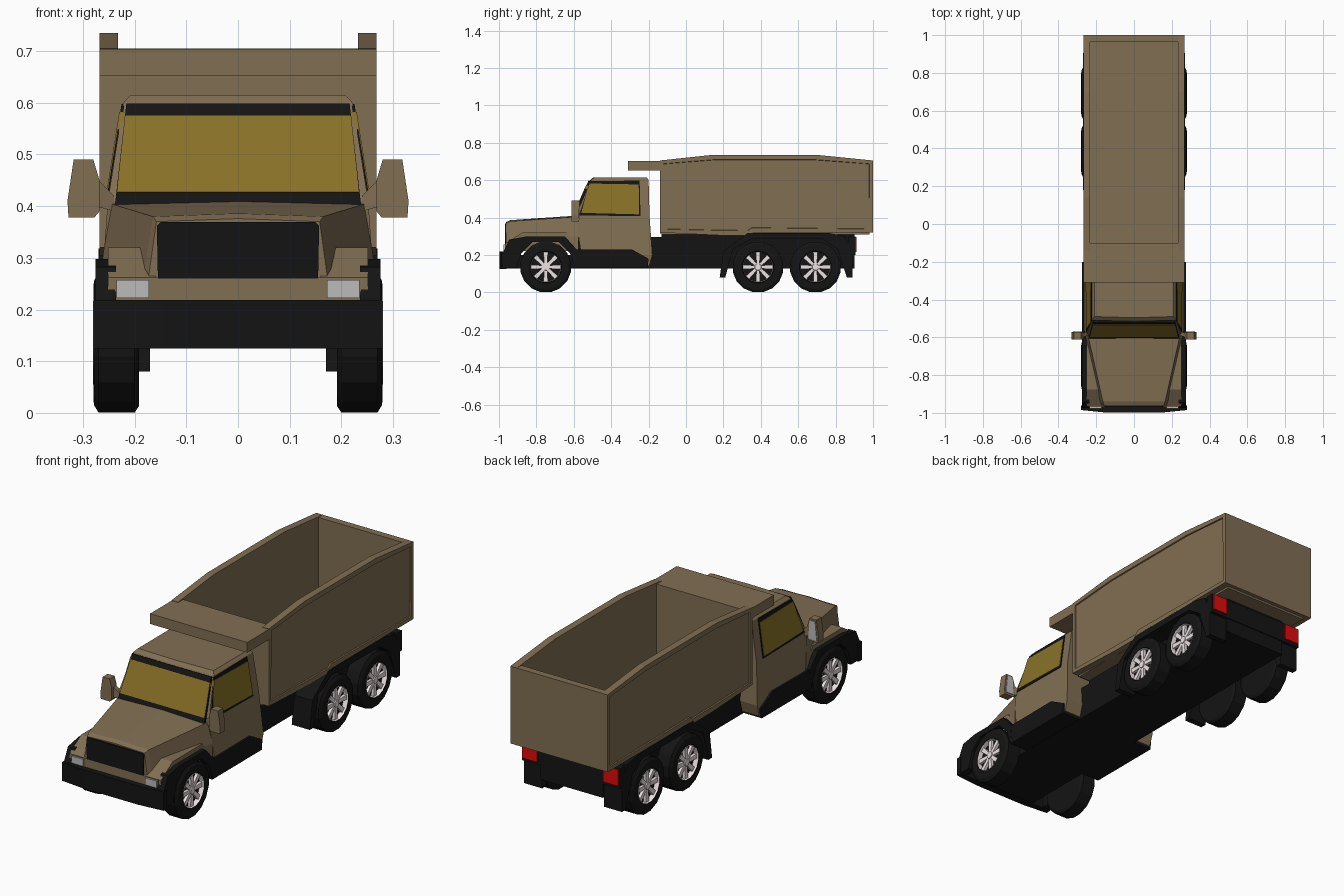
import bpy, bmesh, math
from mathutils import Vector


def material(name, r, g, b):
    m = bpy.data.materials.new(name)
    m.diffuse_color = (r, g, b, 1)
    return m


TAN = material("tan_paint", 0.222, 0.158, 0.087)
BLACK = material("black_plastic", 0.007, 0.007, 0.0075)
GLASS = material("amber_glass", 0.25, 0.165, 0.02)
RED = material("red_lamp", 0.75, 0.003, 0.003)
LAMP = material("clear_lamp", 0.5, 0.5, 0.5)
RIM = material("pale_rim", 0.85, 0.76, 0.76)


def finish(name, bm, mat, mirror=False, normals=True):
    if normals:
        bmesh.ops.recalc_face_normals(bm, faces=bm.faces[:])
    me = bpy.data.meshes.new(name)
    bm.to_mesh(me)
    bm.free()
    me.materials.append(mat)
    ob = bpy.data.objects.new(name, me)
    bpy.context.collection.objects.link(ob)
    if mirror:
        ob.modifiers.new("Mirror", 'MIRROR').use_mirror_merge = False
    return ob


def loft(name, rings, mat, mirror=False, cap=True):
    """Skin between closed rings of equal point count."""
    bm = bmesh.new()
    vs = [[bm.verts.new(p) for p in r] for r in rings]
    n = len(rings[0])
    for a, b in zip(vs, vs[1:]):
        for i in range(n):
            bm.faces.new((a[i], a[(i + 1) % n], b[(i + 1) % n], b[i]))
    if cap:
        bm.faces.new(vs[0])
        bm.faces.new(vs[-1])
    return finish(name, bm, mat, mirror, cap)


def prism(name, profile, x0, x1, mat, mirror=False):
    """Side profile (y, z) extruded from x0 to x1."""
    return loft(name, [[(x, y, z) for y, z in profile] for x in (x0, x1)], mat, mirror)


def box(name, x0, x1, y0, y1, z0, z1, mat, mirror=False):
    return prism(name, [(y0, z0), (y1, z0), (y1, z1), (y0, z1)], x0, x1, mat, mirror)


def slab(name, pts, push, mat, mirror=False):
    """Thin panel pushed out of a surface along a vector."""
    v = Vector(push)
    return loft(name, [[Vector(p) - v for p in pts], [Vector(p) + v for p in pts]], mat, mirror)


# Chassis: narrow frame behind the cab
prism("chassis_frame", [(-0.96, 0.128), (0.9, 0.128), (0.9, 0.312), (-0.13, 0.312),
                        (-0.13, 0.295), (-0.6, 0.295), (-0.6, 0.2), (-0.96, 0.2)], -0.172, 0.172, BLACK)
box("rear_beam", -0.27, 0.27, 0.865, 0.905, 0.2, 0.3, BLACK)
box("tail_lamp", 0.182, 0.265, 0.9, 0.912, 0.215, 0.295, RED, True)

# Dump bed: side walls with recessed panels
side = [(-0.14, 0.32), (0.18, 0.305), (0.34, 0.305), (0.36, 0.32), (1.0, 0.32), (1.0, 0.705),
        (0.7, 0.735), (0.14, 0.735), (-0.14, 0.705)]
wall = prism("bed_side", side, 0.232, 0.268, TAN, True)
bm = bmesh.new()
bm.from_mesh(wall.data)
outer = [f for f in bm.faces if f.normal.x > 0.9]
bmesh.ops.inset_region(bm, faces=outer, thickness=0.026, depth=0)
bmesh.ops.inset_region(bm, faces=outer, thickness=0.002, depth=-0.006)
bm.to_mesh(wall.data)
bm.free()
box("bed_front_wall", -0.233, 0.233, -0.14, -0.1, 0.315, 0.703, TAN)
box("bed_tailgate", -0.233, 0.233, 0.965, 1.0, 0.32, 0.705, TAN)
box("bed_floor", -0.234, 0.234, -0.13, 0.98, 0.31, 0.326, TAN)
box("bed_visor", -0.268, 0.268, -0.31, -0.12, 0.652, 0.703, TAN)

# Rear fenders with mudflaps
prism("rear_fender", [(0.18, 0.08), (0.2, 0.22), (0.33, 0.318), (0.76, 0.318), (0.85, 0.3), (0.89, 0.2),
                      (0.89, 0.08), (0.86, 0.08), (0.81, 0.23), (0.73, 0.285), (0.35, 0.285),
                      (0.25, 0.23), (0.21, 0.08)], 0.17, 0.27, BLACK, True)

# Cab shell: levels of (z, half width, front y, back y)
levels = [(0.14, 0.264, -0.3, -0.197), (0.2, 0.267, -0.56, -0.18), (0.41, 0.252, -0.59, -0.195),
          (0.60, 0.222, -0.507, -0.2), (0.615, 0.208, -0.49, -0.21)]
loft("cab", [[(-w, f, z), (0, f - 0.006, z), (w, f, z), (w, b, z), (-w, b, z)]
             for z, w, f, b in levels], TAN)


def screen(x, z):
    return (x, -0.596 + 0.083 * (z - 0.41) / 0.19, z)


def door(y, z):
    return (0.252 - 0.03 * (z - 0.41) / 0.19, y, z)


# Glazing
push = (0, -0.006, 0.003)
slab("windscreen_frame", [screen(-0.238, 0.4), screen(0.238, 0.4), screen(0.216, 0.596),
                          screen(-0.216, 0.596)], push, BLACK)
slab("windscreen", [screen(-0.234, 0.423), screen(0.234, 0.423), screen(0.219, 0.571),
                    screen(-0.219, 0.571)], (0, -0.008, 0.004), GLASS)
slab("door_window_frame", [door(-0.572, 0.412), door(-0.243, 0.407), door(-0.248, 0.598),
                           door(-0.512, 0.594)], (0.003, 0, 0), BLACK, True)
slab("door_window", [door(-0.56, 0.425), door(-0.25, 0.417), door(-0.253, 0.577),
                     door(-0.518, 0.582)], (0.005, 0, 0), GLASS, True)

# Hood, grille and nose
hood = [(-0.962, 0.158, 0.37, 0.172, 0.27), (-0.94, 0.165, 0.38, 0.18, 0.28),
        (-0.575, 0.247, 0.405, 0.262, 0.3)]
loft("hood", [[(-w2, y, 0.22), (-w2, y, z2), (-w, y, z), (0, y, z + 0.006), (w, y, z),
               (w2, y, z2), (w2, y, 0.22)] for y, w, z, w2, z2 in hood], TAN)
slab("grille", [(-0.155, -0.962, 0.26), (0.155, -0.962, 0.26), (0.157, -0.962, 0.362),
                (0.15, -0.962, 0.369), (-0.15, -0.962, 0.369), (-0.157, -0.962, 0.362)],
     (0, -0.007, 0), BLACK)
box("nose_panel", -0.238, 0.238, -0.968, -0.92, 0.215, 0.262, TAN)
box("headlamp", 0.172, 0.235, -0.976, -0.96, 0.222, 0.257, LAMP, True)

# Bumper, slightly bowed
loft("bumper", [[(-0.28, -0.96, z), (-0.28, -0.985, z), (-0.15, -0.998, z), (0.15, -0.998, z),
                 (0.28, -0.985, z), (0.28, -0.96, z)] for z in (0.125, 0.218)], BLACK)

# Front fenders and sills
prism("inner_fender", [(-0.966, 0.22), (-0.966, 0.262), (-0.875, 0.32), (-0.64, 0.32),
                       (-0.57, 0.24), (-0.6, 0.2), (-0.66, 0.272), (-0.84, 0.272),
                       (-0.91, 0.22)], 0.16, 0.252, TAN, True)
prism("front_fender", [(-0.975, 0.13), (-0.975, 0.22), (-0.945, 0.282), (-0.86, 0.298),
                       (-0.647, 0.298), (-0.583, 0.228), (-0.595, 0.13), (-0.62, 0.21),
                       (-0.68, 0.268), (-0.82, 0.268), (-0.88, 0.21), (-0.905, 0.13)],
      0.236, 0.276, BLACK, True)
prism("cab_sill", [(-0.583, 0.228), (-0.29, 0.23), (-0.2, 0.18), (-0.205, 0.13), (-0.595, 0.13)],
      0.165, 0.275, BLACK, True)

# Door mirrors
loft("mirror_housing", [[(0.268, y, 0.39), (0.278, y, 0.378), (0.328, y, 0.378),
                         (0.33, y, 0.41), (0.318, y, 0.49), (0.28, y, 0.49), (0.268, y, 0.45)]
                        for y in (-0.612, -0.572)], TAN, True)
slab("mirror_glass", [(0.276, -0.572, 0.39), (0.322, -0.572, 0.388), (0.313, -0.572, 0.482),
                      (0.282, -0.572, 0.482)], (0, 0.003, 0), LAMP, True)
loft("mirror_arm", [[(0.24, -0.59, 0.39), (0.24, -0.565, 0.39), (0.24, -0.565, 0.42), (0.24, -0.59, 0.42)],
                    [(0.275, -0.6, 0.4), (0.275, -0.58, 0.4), (0.275, -0.58, 0.455),
                     (0.275, -0.6, 0.455)]], TAN, True)


# Wheels
def circle(r, x, cy, n=16):
    return [(x, cy + r * math.cos((i + 0.5) * math.tau / n),
             0.1355 + r * math.sin((i + 0.5) * math.tau / n)) for i in range(n)]


for label, cy in (("front", -0.75), ("middle", 0.385), ("rear", 0.692)):
    tire = [(0.1, 0.192), (0.125, 0.192), (0.1375, 0.2), (0.1375, 0.27), (0.122, 0.279),
            (0.086, 0.28), (0.082, 0.258)]
    loft(label + "_tire", [circle(r, x, cy) for r, x in tire], BLACK, True)
    loft(label + "_rim_band", [circle(0.0825, 0.281, cy), circle(0.079, 0.256, cy)], RIM, True, False)
    loft(label + "_hub", [circle(0.022, 0.255, cy, 8), circle(0.018, 0.277, cy, 8)], RIM, True)
    for k in range(8):
        a = k * math.tau / 8
        d, s = Vector((math.cos(a), math.sin(a))), Vector((-math.sin(a), math.cos(a)))
        c = Vector((cy, 0.1355))
        prism("%s_spoke_%d" % (label, k + 1),
              [c + d * r + s * w for r, w in ((0.012, -0.008), (0.081, -0.012),
                                              (0.081, 0.012), (0.012, 0.008))],
              0.255, 0.272, RIM, True)
